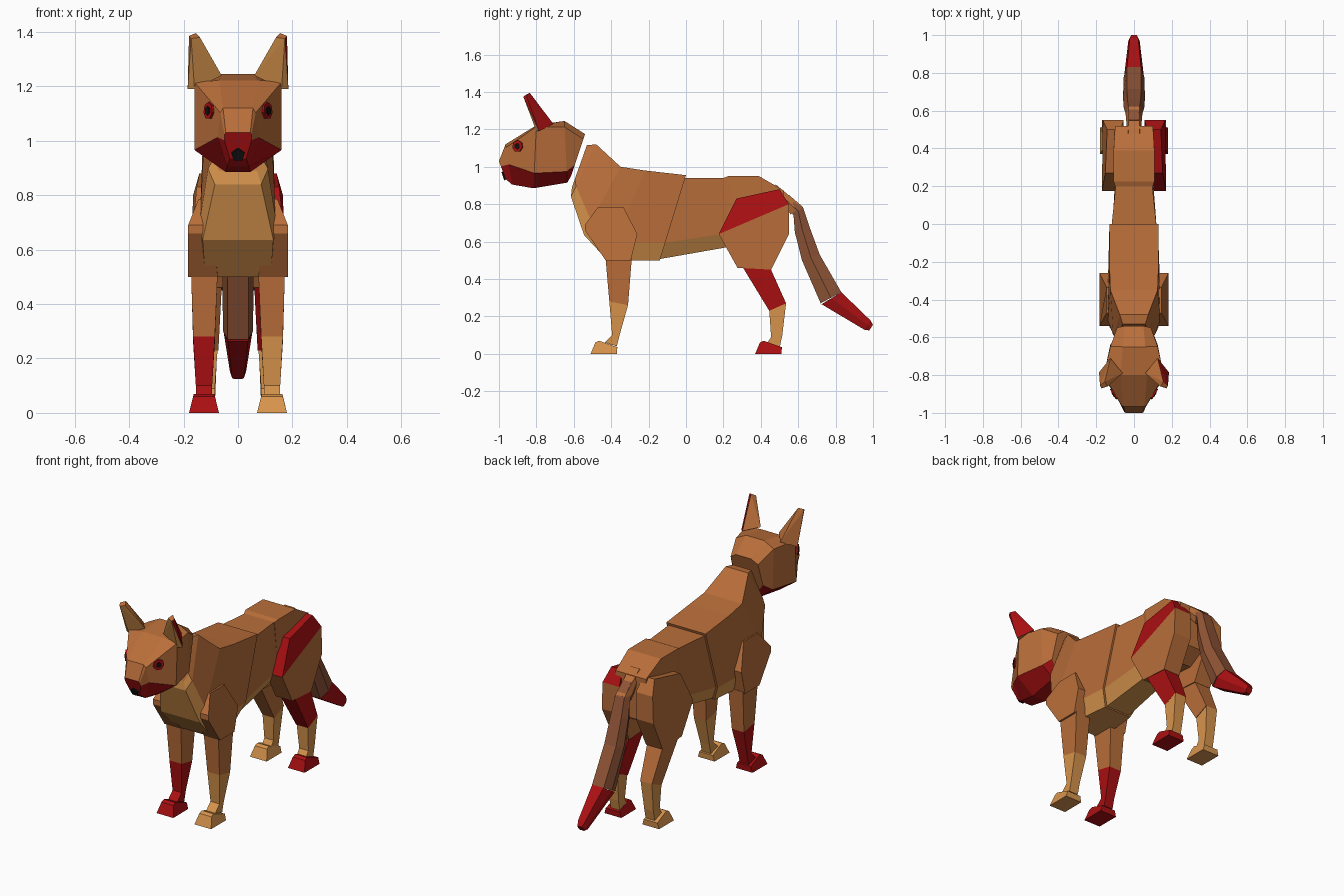
import bpy, bmesh
from mathutils import Vector, Matrix

# Flat colours
def mat(name, r, g, b):
    m = bpy.data.materials.new(name)
    m.diffuse_color = (r, g, b, 1)
    return m

FUR, TAN, DARK, RED, BLACK = range(5)
MATS = [mat("brown fur", .485, .156, .042), mat("tan fur", .68, .296, .073),
        mat("dark brown fur", .275, .089, .037), mat("red", .402, .005, .006),
        mat("black", .006, .005, .005)]


def finish(bm, name):
    bmesh.ops.recalc_face_normals(bm, faces=bm.faces)
    me = bpy.data.meshes.new(name)
    bm.to_mesh(me)
    bm.free()
    for m in MATS:
        me.materials.append(m)
    ob = bpy.data.objects.new(name, me)
    bpy.context.collection.objects.link(ob)
    return ob


# Skin rings together; a ring is (top y, top z, bottom y, bottom z, [(fraction down, half width)])
def loft(name, rings, rule):
    bm = bmesh.new()
    loops = []
    for yt, zt, yb, zb, prof in rings:
        pts = [(w, yt + (yb - yt) * f, zt + (zb - zt) * f) for f, w in prof]
        pts += [(-x, y, z) for x, y, z in reversed(pts)]
        loops.append([bm.verts.new(p) for p in pts])
    n = len(loops[0])
    for i in range(len(loops) - 1):
        a, b = loops[i], loops[i + 1]
        for j in range(n):
            k = (j + 1) % n
            bm.faces.new((a[j], a[k], b[k], b[j])).material_index = rule(i, j)
    bm.faces.new(loops[0]).material_index = rule(-1, 0)
    bm.faces.new(loops[-1]).material_index = rule(len(loops), 0)
    return finish(bm, name)


# Side profile given thickness in x; a point is (y, z, inner x, outer x)
def prism(name, pts, side, colour):
    bm = bmesh.new()
    a = [bm.verts.new((side * p[2], p[0], p[1])) for p in pts]
    b = [bm.verts.new((side * p[3], p[0], p[1])) for p in pts]
    bm.faces.new(a)
    bm.faces.new(b)
    for j in range(len(pts)):
        k = (j + 1) % len(pts)
        bm.faces.new((a[j], a[k], b[k], b[j]))
    for f in bm.faces:
        f.material_index = colour
    return finish(bm, name)


# Thin polygon plate lying on a surface
def plate(name, pos, normal, r, n, depth, colour):
    bm = bmesh.new()
    m = Matrix.Translation(pos) @ Vector(normal).to_track_quat('Z', 'Y').to_matrix().to_4x4()
    bmesh.ops.create_cone(bm, cap_ends=True, segments=n, radius1=r, radius2=r, depth=depth, matrix=m)
    for f in bm.faces:
        f.material_index = colour
    return finish(bm, name)


def hexa(t, m, b, f=.8):
    return [(0, t), (f, m), (1, b)]


# Torso: brown with a tan underside
def belly(i, j):
    return TAN if i >= 0 and j in (1, 2, 3) else FUR

loft("neck_and_chest", [
    (-.53, 1.115, -.61, .89, hexa(.06, .09, .07)),
    (-.48, 1.12, -.615, .84, hexa(.075, .11, .085)),
    (-.35, 1.0, -.545, .635, hexa(.125, .14, .13)),
    (-.22, .98, -.42, .5, hexa(.13, .14, .12)),
    (0, .955, -.14, .5, hexa(.13, .13, .09))], belly)
loft("waist", [
    (-.02, .94, -.15, .505, hexa(.12, .12, .08)),
    (.22, .94, .25, .575, hexa(.095, .1, .06))], belly)
loft("rump", [
    (.2, .94, .24, .6, hexa(.1, .1, .06)),
    (.225, .95, .28, .57, hexa(.108, .108, .07)),
    (.39, .95, .42, .56, hexa(.108, .108, .07)),
    (.52, .875, .52, .62, hexa(.1, .1, .06))], lambda i, j: FUR)

# Head: red muzzle front and jaw
loft("head", [
    (-.54, 1.175, -.615, .95, [(0, .05), (.12, .09), (.75, .09), (1, .04)]),
    (-.65, 1.245, -.635, .915, [(0, .06), (.1, .125), (.82, .125), (1, .05)]),
    (-.80, 1.222, -.815, .885, [(0, .07), (.02, .16), (.76, .16), (1, .045)]),
    (-.965, 1.12, -.93, .905, [(0, .055), (.08, .065), (.5, .075), (1, .04)]),
    (-1.0, 1.03, -.965, .935, [(0, .045), (.08, .05), (.3, .05), (1, .03)])],
    lambda i, j: RED if i == 5 or (i >= 0 and j in (2, 3, 4)) else FUR)
plate("nose", (0, -.974, .948), (0, -.94, -.34), .026, 5, .009, BLACK)

# Ears and eyes
EAR = [(.06, -.79, 1.24), (.16, -.80, 1.19), (.185, -.785, 1.19), (.125, -.71, 1.23),
       (.14, -.86, 1.38), (.172, -.87, 1.375), (.18, -.855, 1.385), (.155, -.835, 1.395)]
for s, tag in ((1, "right"), (-1, "left")):
    bm = bmesh.new()
    for x, y, z in EAR:
        bm.verts.new((s * x, y, z))
    bmesh.ops.convex_hull(bm, input=bm.verts)
    bmesh.ops.recalc_face_normals(bm, faces=bm.faces)
    for f in bm.faces:
        f.normal_update()
        if f.normal.y < -.7:
            f.material_index = TAN
        elif s > 0 and f.normal.x > .3:
            f.material_index = RED
    finish(bm, "ear_" + tag)
    nrm = Vector((s * .86, -.51, .03))
    pos = Vector((s * .107, -.9, 1.11))
    plate("eye_" + tag, pos, nrm, .032, 7, .009, RED)
    plate("pupil_" + tag, pos + nrm * .003, nrm, .017, 6, .009, BLACK)

    # Front leg
    prism("shoulder_" + tag, [(-.47, .785, .09, .145), (-.335, .785, .09, .145),
          (-.26, .64, .08, .183), (-.295, .5, .075, .183), (-.43, .5, .075, .183),
          (-.54, .66, .09, .183), (-.54, .69, .09, .183)], s, FUR)
    prism("front_upper_leg_" + tag, [(-.43, .51, .075, .172), (-.29, .51, .075, .172),
          (-.31, .26, .085, .165), (-.41, .28, .085, .165)], s, FUR)
    lower = TAN if s > 0 else RED
    prism("front_lower_leg_" + tag, [(-.41, .28, .085, .165), (-.31, .26, .085, .165),
          (-.355, .1, .095, .155), (-.37, .04, .095, .155), (-.435, .06, .095, .155),
          (-.395, .1, .095, .155)], s, lower)

    # Hind leg, with red patches on the right
    patch = RED if s > 0 else FUR
    prism("thigh_top_" + tag, [(.175, .64, .06, .17), (.27, .83, .08, .152),
          (.5, .88, .07, .142), (.55, .8, .055, .165)], s, patch)
    prism("thigh_" + tag, [(.175, .64, .06, .17), (.55, .8, .055, .165), (.55, .64, .055, .17),
          (.455, .45, .055, .165), (.275, .46, .055, .165)], s, FUR)
    prism("hind_shank_" + tag, [(.305, .46, .06, .162), (.45, .46, .06, .162),
          (.535, .27, .072, .15), (.445, .23, .072, .15)], s, patch)
    prism("hind_lower_leg_" + tag, [(.445, .235, .075, .15), (.535, .27, .075, .15),
          (.515, .1, .085, .145), (.5, .03, .085, .145), (.43, .05, .085, .145),
          (.455, .09, .085, .145)], s, TAN)

    # Feet
    for name, y0, c in (("front_foot_", -.51, lower), ("hind_foot_", .37, TAN if s > 0 - 1 and s < 0 else RED)):
        if name == "hind_foot_":
            c = RED if s > 0 else TAN
        prism(name + tag, [(y0, 0, .07, .18), (y0 + .14, 0, .07, .18), (y0 + .143, .035, .08, .17),
              (y0 + .045, .07, .087, .163), (y0 + .025, .06, .085, .165)], s, c)

# Tail
loft("tail_base", [
    (.48, .905, .47, .86, hexa(.03, .035, .03, .5)),
    (.62, .79, .56, .745, hexa(.03, .045, .03, .5))], lambda i, j: FUR)
loft("tail", [
    (.55, .85, .53, .8, hexa(.025, .03, .025, .5)),
    (.625, .785, .575, .74, hexa(.03, .05, .03, .5)),
    (.66, .68, .582, .65, hexa(.035, .055, .035, .5)),
    (.715, .53, .62, .5, hexa(.038, .058, .038, .5)),
    (.83, .33, .72, .27, hexa(.038, .055, .038, .5))], lambda i, j: DARK)
loft("tail_tip", [
    (.83, .33, .725, .265, hexa(.037, .053, .037, .5)),
    (.985, .18, .955, .128, hexa(.022, .03, .022, .5)),
    (1.0, .155, .98, .125, hexa(.015, .02, .015, .5))], lambda i, j: RED)
